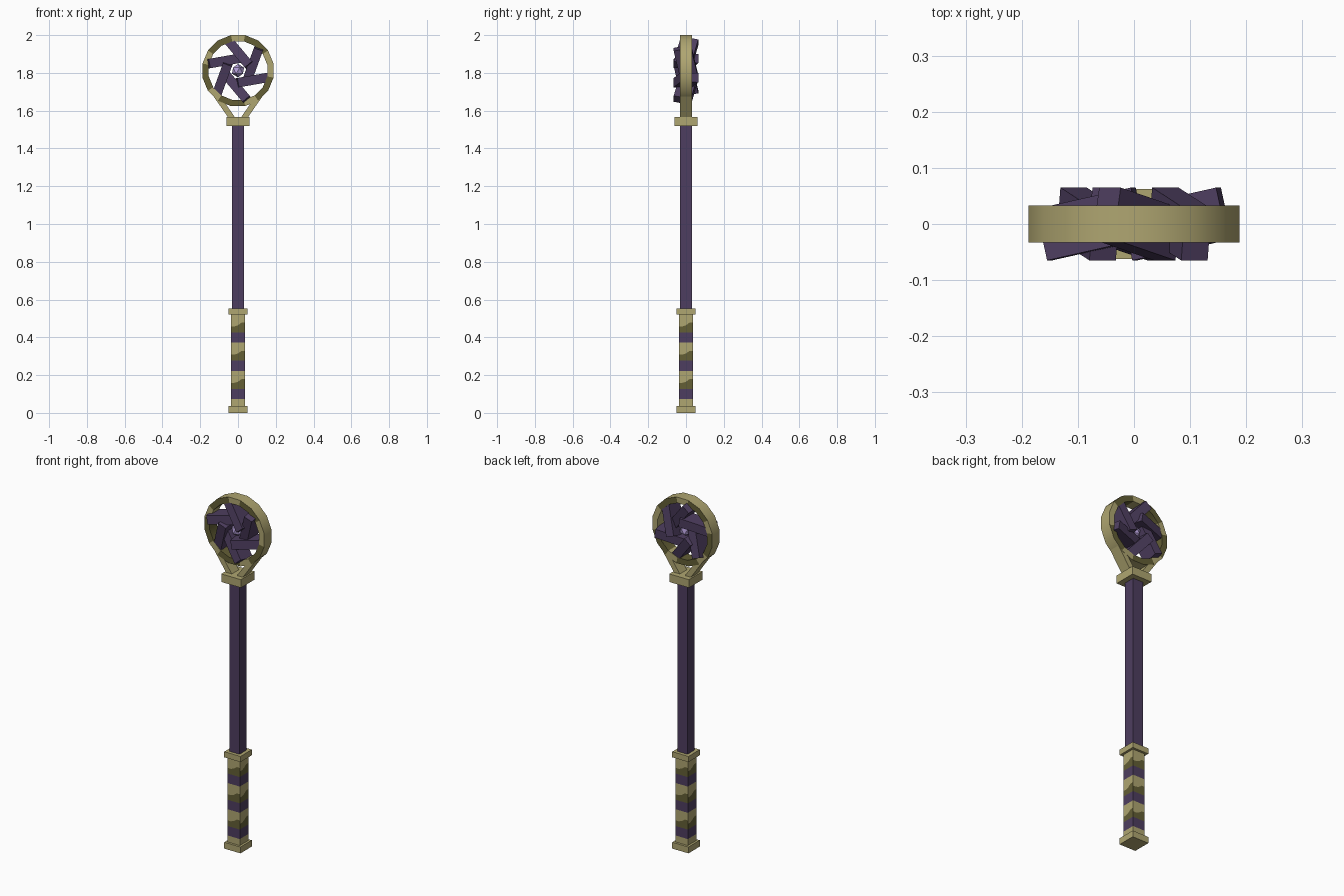
import bpy, bmesh
from math import sin, cos, pi, radians
from mathutils import Matrix, Vector

cube = bpy.data.objects.get("Cube")
if cube:
    bpy.data.objects.remove(cube, do_unlink=True)


def material(name, rgb):
    m = bpy.data.materials.new(name)
    m.use_nodes = True
    m.diffuse_color = (*rgb, 1)
    m.node_tree.nodes["Principled BSDF"].inputs["Base Color"].default_value = (*rgb, 1)
    return m


KHAKI = material("khaki gold", (0.43, 0.38, 0.165))
OLIVE = material("dark olive", (0.125, 0.112, 0.036))
PURPLE = material("deep purple", (0.076, 0.048, 0.115))
LILAC = material("lilac crystal", (0.45, 0.34, 0.68))


def finish(name, bm, *mats):
    mesh = bpy.data.meshes.new(name)
    bm.to_mesh(mesh)
    bm.free()
    for m in mats:
        mesh.materials.append(m)
    ob = bpy.data.objects.new(name, mesh)
    bpy.context.collection.objects.link(ob)
    return ob


def box(name, size, matrix, mat):
    bm = bmesh.new()
    bmesh.ops.create_cube(bm, size=1)
    bmesh.ops.scale(bm, vec=size, verts=bm.verts)
    bmesh.ops.transform(bm, matrix=matrix, verts=bm.verts)
    return finish(name, bm, mat)


def post(name, half, z0, z1, mat):
    place = Matrix.Translation((0, 0, (z0 + z1) / 2))
    return box(name, (2 * half, 2 * half, z1 - z0), place, mat)


def frame(x_axis, y_axis, z_axis, origin):
    m = Matrix((x_axis, y_axis, z_axis)).transposed().to_4x4()
    m.translation = origin
    return m


# Shaft and collars
post("shaft", 0.032, 0.54, 1.53, PURPLE)
post("pommel", 0.051, 0, 0.036, KHAKI)
post("grip_collar", 0.051, 0.52, 0.552, KHAKI)
post("head_collar", 0.062, 1.52, 1.566, KHAKI)

# Grip: striped on all four sides, each olive stripe stepping up along its top
HALF = 0.038
STEP = (0, 0, 0.006, 0.02, 0.02)
bands = [(0.03, 0, 0)]                      # top height, wave amount, colour
for i in range(3):
    base = 0.073 + 0.1495 * i
    bands += [(base, 0, 0), (base + 0.054, 0, 2), (base + 0.086, 1, 1)]
bands.append((0.53, 0, 0))
bm = bmesh.new()
for side in range(4):
    turn = Matrix.Rotation(side * pi / 2, 3, 'Z')
    rows = [[bm.verts.new(turn @ Vector((HALF * (u / 2 - 1), -HALF, z + wave * STEP[u])))
             for u in range(5)] for z, wave, _ in bands]
    for low, high, band in zip(rows, rows[1:], bands[1:]):
        for u in range(4):
            f = bm.faces.new((low[u], low[u + 1], high[u + 1], high[u]))
            f.material_index = band[2]
finish("grip", bm, KHAKI, OLIVE, PURPLE)

# Head ring: sixteen sides, patchy olive on its front, back and inside
HUB = Vector((0, 0, 1.812))
SIDES, OUTER, INNER, DEPTH = 16, 0.1917, 0.158, 0.033
profile = ((OUTER, -DEPTH), (OUTER, DEPTH), (INNER, DEPTH), (INNER, -DEPTH))
bm = bmesh.new()
loops = []
for i in range(SIDES):
    a = (i + 0.5) * 2 * pi / SIDES
    loops.append([bm.verts.new(HUB + Vector((r * cos(a), y, r * sin(a)))) for r, y in profile])
for i in range(SIDES):
    a, b = loops[i], loops[(i + 1) % SIDES]
    for k in range(4):
        n = (k + 1) % 4
        f = bm.faces.new((a[k], a[n], b[n], b[k]))
        f.material_index = 1 if k and i % 3 else 0
bmesh.ops.recalc_face_normals(bm, faces=bm.faces)
ring = finish("head_ring", bm, KHAKI, OLIVE)
bpy.ops.object.select_all(action='DESELECT')
ring.select_set(True)
bpy.context.view_layer.objects.active = ring
bpy.ops.object.shade_smooth_by_angle(angle=radians(30))

# Struts from the collar up to the ring
for side, label in ((1, "left"), (-1, "right")):
    foot, top = Vector((side * 0.024, 0, 1.55)), Vector((side * 0.128, 0, 1.70))
    along = (top - foot).normalized()
    depth = Vector((0, 1, 0))
    box(label + "_strut", (0.03, 0.064, (top - foot).length),
        frame(depth.cross(along), depth, along, (foot + top) / 2), KHAKI)

# Six thick bars in a pinwheel, leaning alternately to the back and the front
TILT = radians(12.5)
for i in range(6):
    a = radians(10 + 60 * i)
    out = Vector((cos(a), 0, sin(a)))
    across = Vector((-sin(a), 0, cos(a)))
    lean = TILT if i % 2 == 0 else -TILT
    along = out * cos(lean) + Vector((0, sin(lean), 0))
    box(f"pinwheel_bar_{i + 1}", (0.176, 0.094, 0.05),
        frame(along, across.cross(along), across, HUB + out * 0.066 - across * 0.063), PURPLE)

# Crystal in the middle
bm = bmesh.new()
bmesh.ops.create_icosphere(bm, subdivisions=1, radius=0.036, matrix=Matrix.Translation(HUB))
finish("crystal", bm, LILAC)
